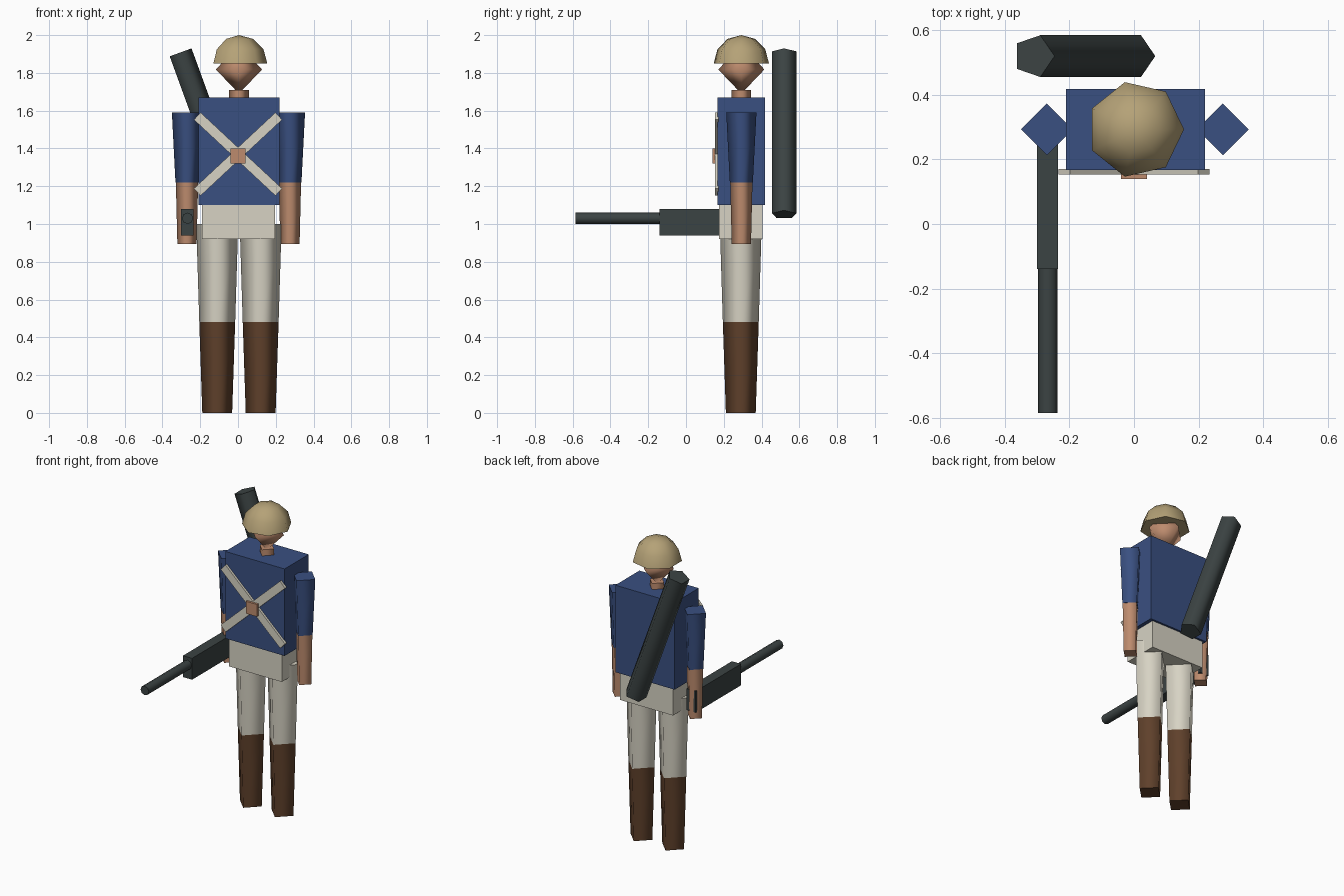
import bpy, bmesh
from math import cos, sin, pi, radians
from mathutils import Matrix, Vector

cube = bpy.data.objects.get("Cube")
if cube:
    bpy.data.objects.remove(cube, do_unlink=True)


def material(name, rgb):
    m = bpy.data.materials.new(name)
    m.use_nodes = True
    m.diffuse_color = (*rgb, 1)
    m.node_tree.nodes["Principled BSDF"].inputs["Base Color"].default_value = (*rgb, 1)
    return m


BLUE = material("coat_blue", (0.042, 0.08, 0.22))
CREAM = material("cream_cloth", (0.68, 0.65, 0.55))
SKIN = material("skin", (0.51, 0.26, 0.155))
BROWN = material("boot_brown", (0.115, 0.052, 0.024))
METAL = material("gunmetal", (0.044, 0.056, 0.056))
TAN = material("helmet_tan", (0.46, 0.36, 0.185))

AXIS_X, AXIS_Y = 0.005, 0.293   # body axis


def finish(name, bm, mat, matrix):
    bmesh.ops.recalc_face_normals(bm, faces=bm.faces)
    mesh = bpy.data.meshes.new(name)
    bm.to_mesh(mesh)
    bm.free()
    mesh.materials.append(mat)
    ob = bpy.data.objects.new(name, mesh)
    ob.matrix_world = matrix
    bpy.context.collection.objects.link(ob)
    return ob


def box(name, mat, center, size, rot=Matrix()):
    bm = bmesh.new()
    bmesh.ops.create_cube(bm, size=1)
    bmesh.ops.scale(bm, vec=size, verts=bm.verts)
    return finish(name, bm, mat, Matrix.Translation(center) @ rot)


def turned(name, mat, center, profile, sides, rot=Matrix()):
    """Stack of (radius, z) rings; smooth sides, flat caps; zero radius makes a tip."""
    bm = bmesh.new()
    rings = []
    for r, z in profile:
        n = sides if r > 0 else 1
        rings.append([bm.verts.new((r * cos(2 * pi * i / sides),
                                    r * sin(2 * pi * i / sides), z)) for i in range(n)])
    for a, b in zip(rings, rings[1:]):
        for i in range(sides):
            j = (i + 1) % sides
            quad = [a[i % len(a)], a[j % len(a)], b[j % len(b)], b[i % len(b)]]
            bm.faces.new(list(dict.fromkeys(quad))).smooth = True
    for ring in (rings[0], rings[-1]):
        if len(ring) > 1:
            bm.faces.new(ring)
    return finish(name, bm, mat, Matrix.Translation(center) @ rot)


# Torso and hips
box("torso", BLUE, (AXIS_X, AXIS_Y, 1.385), (0.43, 0.25, 0.57))
box("hips", CREAM, (0.003, 0.29, 1.01), (0.385, 0.23, 0.18))

# Arms and legs: tapered four-sided limbs
for side, arm_x, leg_x in (("left", 0.275, 0.12), ("right", -0.27, -0.11)):
    arm, leg = (arm_x, AXIS_Y, 0), (leg_x, 0.29, 0)
    turned(side + "_sleeve", BLUE, arm, [(0.061, 1.22), (0.08, 1.59)], 4)
    turned(side + "_forearm", SKIN, arm, [(0.051, 0.895), (0.059, 1.22)], 4)
    turned(side + "_trouser_leg", CREAM, leg, [(0.095, 0.48), (0.111, 1.0)], 4)
    turned(side + "_boot", BROWN, leg, [(0.079, 0), (0.095, 0.48)], 4)

# Neck, head and helmet
middle = (AXIS_X, AXIS_Y, 0)
turned("neck", SKIN, middle, [(0.052, 1.66), (0.052, 1.71)], 4)
turned("head", SKIN, middle, [(0, 1.69), (0.122, 1.818), (0, 1.95)], 4)
dome = [(0.15 * cos(a), 1.85 + 0.15 * sin(a)) for a in (0, pi / 6, pi / 3)]
turned("helmet", TAN, middle, dome + [(0, 2.0)], 7)

# Crossed chest straps with a square buckle
for name, tilt in (("strap_down", 43), ("strap_up", -43)):
    box(name, CREAM, (0, 0.162, 1.37), (0.59, 0.018, 0.052),
        Matrix.Rotation(radians(tilt), 4, "Y"))
box("buckle", SKIN, (0, 0.148, 1.36), (0.08, 0.018, 0.08))

# Gun held in the right hand
box("gun_body", METAL, (-0.268, 0.095, 1.01), (0.066, 0.47, 0.14))
turned("gun_barrel", METAL, (-0.267, -0.14, 1.03), [(0.03, -0.01), (0.03, 0.445)], 8,
       Matrix.Rotation(pi / 2, 4, "X"))

# Five-sided tube slung across the back
turned("back_tube", METAL, (-0.154, 0.52, 1.478), [(0.068, -0.456), (0.068, 0.456)], 5,
       Matrix.Rotation(radians(-20), 4, "Y"))
